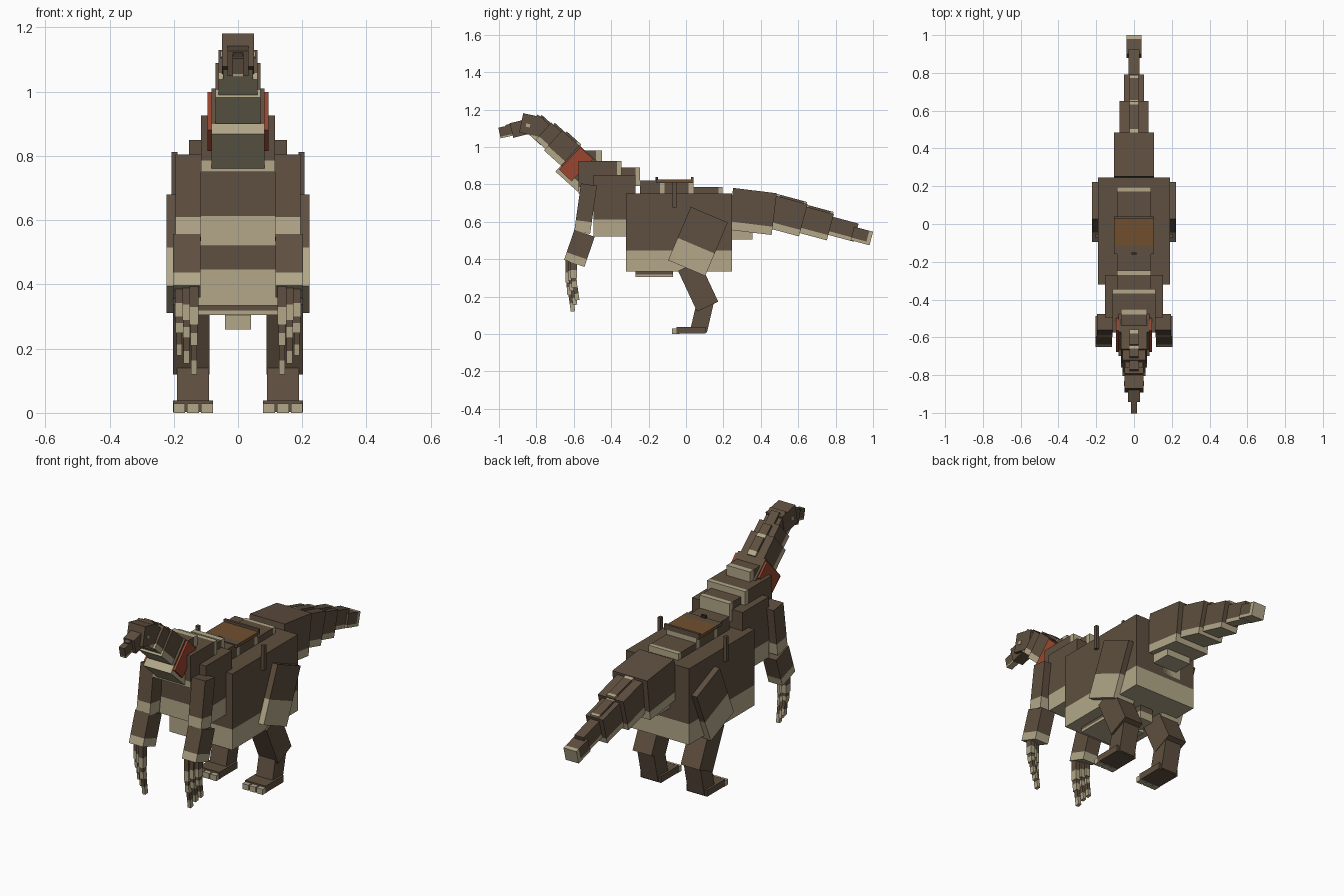
import bpy, bmesh, math
from mathutils import Vector, Matrix

cube = bpy.data.objects.get("Cube")
if cube:
    bpy.data.objects.remove(cube, do_unlink=True)


def material(name, rgb):
    m = bpy.data.materials.new(name)
    m.use_nodes = True
    m.diffuse_color = (*rgb, 1)
    m.node_tree.nodes["Principled BSDF"].inputs["Base Color"].default_value = (*rgb, 1)
    return m


BROWN = material("brown hide", (0.114, 0.078, 0.050))
CREAM = material("cream hide", (0.445, 0.386, 0.250))
RED = material("rust red", (0.320, 0.062, 0.028))
LEATHER = material("saddle leather", (0.160, 0.078, 0.028))
DARK = material("dark brown", (0.035, 0.026, 0.018))


def box(name, center, size, angle=0, mat=BROWN, low=0, rear=0, front=0):
    """Box pitched about x; low/rear/front give the share of it painted cream."""
    bm = bmesh.new()
    bmesh.ops.create_cube(bm, size=1)
    bands = []
    for share, axis in ((low, Vector((0, 0, -1))), (rear, Vector((0, 1, 0))),
                        (front, Vector((0, -1, 0)))):
        if share:
            cut = 0.5 - share
            if share < 1:
                bmesh.ops.bisect_plane(bm, geom=bm.verts[:] + bm.edges[:] + bm.faces[:],
                                       plane_co=axis * cut, plane_no=axis)
            bands.append((axis, cut))
    for f in bm.faces:
        c = f.calc_center_median()
        f.material_index = int(any(c.dot(a) > cut for a, cut in bands))
    bmesh.ops.transform(bm, matrix=Matrix.Diagonal((*size, 1)), verts=bm.verts)
    me = bpy.data.meshes.new(name)
    bm.to_mesh(me)
    bm.free()
    me.materials.append(mat)
    me.materials.append(CREAM)
    ob = bpy.data.objects.new(name, me)
    ob.location = center
    ob.rotation_euler.x = math.radians(angle)
    bpy.context.collection.objects.link(ob)
    return ob


def block(name, half_width, y0, y1, z0, z1, **kw):
    """Upright centred box given by its side-on limits."""
    return box(name, (0, (y0 + y1) / 2, (z0 + z1) / 2),
               (2 * half_width, y1 - y0, z1 - z0), **kw)


# Trunk
block("hips", 0.19, -0.32, 0.245, 0.335, 0.75, low=0.27)
block("chest", 0.153, -0.495, -0.27, 0.52, 0.85, low=0.28)
block("neck_base", 0.115, -0.575, -0.345, 0.75, 0.925, low=0.2, rear=0.1)
block("belly_plate", 0.125, -0.27, -0.07, 0.305, 0.345, low=0.35)
block("pelvis_tip", 0.04, 0.0, 0.1, 0.26, 0.345, low=0.5)
block("tail_root_lower", 0.1, 0.04, 0.245, 0.47, 0.56, low=0.75)
block("tail_root_rear", 0.075, 0.24, 0.355, 0.505, 0.56, mat=CREAM)

# Back ridges
block("shoulder_ridge", 0.09, -0.46, -0.245, 0.79, 0.89, rear=0.12)
block("nape_ridge", 0.07, -0.57, -0.45, 0.88, 0.98, rear=0.25)
block("back_ridge", 0.09, -0.245, -0.115, 0.74, 0.82, rear=0.18)
block("loin_ridge", 0.09, -0.115, 0.04, 0.74, 0.81, rear=0.18)
block("rump_ridge", 0.09, 0.04, 0.195, 0.74, 0.785, rear=0.14)

# Saddle
block("saddle_seat", 0.105, -0.115, 0.035, 0.808, 0.825, mat=LEATHER)
block("saddle_front", 0.105, -0.16, -0.115, 0.808, 0.825)
block("saddle_cantle", 0.105, 0.027, 0.04, 0.808, 0.838)
block("saddle_horn", 0.014, -0.162, -0.15, 0.82, 0.84, mat=DARK)

# Tail: half width, y, z, length, height, pitch
tail = [(0.105, 0.355, 0.655, 0.235, 0.225, -7),
        (0.077, 0.540, 0.631, 0.180, 0.178, -15),
        (0.052, 0.692, 0.592, 0.165, 0.145, -15),
        (0.028, 0.830, 0.563, 0.165, 0.100, -15),
        (0.039, 0.940, 0.524, 0.105, 0.075, -15)]
for i, (w, y, z, length, h, a) in enumerate(tail, 1):
    end = {"rear": 0.2} if i == 5 else {}
    box(f"tail_segment_{i}", (0, y, z), (2 * w, length, h), a, low=0.2, **end)
    if 1 < i < 4:
        up = Matrix.Rotation(math.radians(a), 3, 'X') @ Vector((0, 0, h / 2))
        box(f"tail_ridge_{i}", Vector((0, y, z)) + up, (0.05, length * 0.95, 0.022), a,
            front=0.12, rear=0.1)

# Neck, running from the body up to the head
box("neck_collar", (0, -0.588, 0.907), (0.19, 0.093, 0.165), -54 + 10, RED)
neck = [(0.083, -0.575, 0.885, 0.16, 0.19, -42),
        (0.070, -0.655, 0.985, 0.15, 0.145, -42),
        (0.060, -0.722, 1.047, 0.11, 0.125, -42),
        (0.047, -0.785, 1.092, 0.12, 0.112, -42)]
for i, (w, y, z, length, h, a) in enumerate(neck, 1):
    box(f"neck_segment_{i}", (0, y, z), (2 * w, length, h), a, low=0.22)
    if i > 1:
        up = Matrix.Rotation(math.radians(a), 3, 'X') @ Vector((0, 0, h / 2))
        box(f"neck_ridge_{i}", Vector((0, y, z)) + up, (0.05, length * 0.7, 0.024), a, rear=0.25)

# Head
box("skull", (0, -0.825, 1.117), (0.1, 0.115, 0.105), -12)
box("face", (0, -0.892, 1.098), (0.064, 0.085, 0.08), 14)
box("snout", (0, -0.958, 1.083), (0.034, 0.08, 0.058), 12, low=0.15)
box("nose_bridge", (0, -0.93, 1.118), (0.03, 0.07, 0.014), 12)

for s, side in ((1, "left"), (-1, "right")):
    box(f"{side}_eye", (s * 0.05, -0.845, 1.115), (0.008, 0.022, 0.018), -12, CREAM)
    box(f"{side}_saddle_peg", (s * 0.198, -0.062, 0.745), (0.018, 0.02, 0.135))

    # Hind leg
    box(f"{side}_thigh", (s * 0.157, 0.064, 0.495), (0.13, 0.215, 0.31), -23, low=0.42)
    box(f"{side}_shin", (s * 0.145, 0.065, 0.255), (0.114, 0.125, 0.24), 25)
    box(f"{side}_ankle", (s * 0.14, 0.087, 0.1), (0.1, 0.09, 0.17), -13)
    box(f"{side}_foot", (s * 0.14, 0.028, 0.02), (0.124, 0.155, 0.036))
    for k in (-1, 0, 1):
        box(f"{side}_toe_{k + 2}", (s * 0.14 + k * 0.043, -0.055, 0.015),
            (0.037, 0.04, 0.03), mat=CREAM)

    # Arm
    box(f"{side}_upper_arm", (s * 0.155, -0.537, 0.67), (0.08, 0.086, 0.26), -8, low=0.24)
    box(f"{side}_forearm", (s * 0.16, -0.57, 0.458), (0.085, 0.115, 0.17), -19, low=0.25)

    # Three claws, each in three tapering joints
    for k, (x, drop) in enumerate(((0.137, 0.0), (0.16, 0.035), (0.183, 0.06)), 1):
        y = -0.625 + 0.012 * (k - 1)
        shrink = 1 - drop / 0.27
        for j, (dy, z, w, h) in enumerate(((0.0, 0.335, 0.036, 0.12),
                                           (0.002, 0.255, 0.03, 0.09),
                                           (0.014, 0.17, 0.024, 0.10)), 1):
            box(f"{side}_claw_{k}_joint_{j}", (s * x, y + dy, 0.39 - (0.39 - z) * shrink),
                (w * 0.75, w, h * shrink), 4 * (j - 1), low=0.45)
